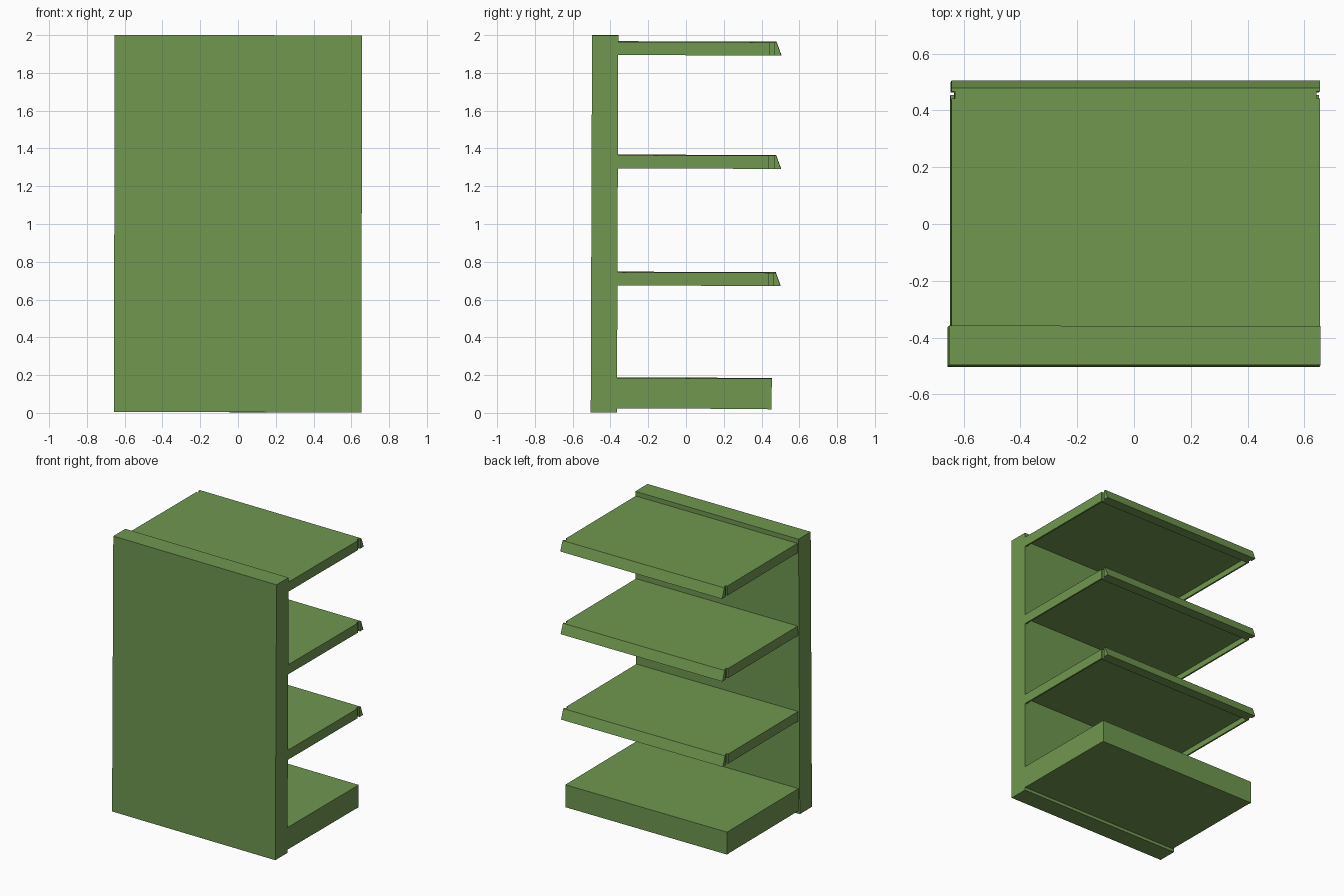
import bpy
from mathutils import Matrix

if "Cube" in bpy.data.objects:
    bpy.data.objects.remove(bpy.data.objects["Cube"])

GREEN = bpy.data.materials.new("shelf_green")
GREEN.diffuse_color = (0.16, 0.31, 0.08, 1)
GREEN.use_nodes = True
GREEN.node_tree.nodes["Principled BSDF"].inputs["Base Color"].default_value = GREEN.diffuse_color

# the whole unit leans very slightly
LEAN = (Matrix.Translation((0, 0, 1)) @ Matrix.Rotation(-0.0035, 4, 'X')
        @ Matrix.Rotation(0.0025, 4, 'Y') @ Matrix.Translation((0, 0, -1)))


def extrude(name, profile, x0, x1):
    """Sweep a (y, z) profile along x."""
    n = len(profile)
    verts = [(x, y, z) for x in (x0, x1) for y, z in profile]
    faces = [tuple(range(n))[::-1], tuple(range(n, 2 * n))]
    faces += [(i, (i + 1) % n, (i + 1) % n + n, i + n) for i in range(n)]
    mesh = bpy.data.meshes.new(name)
    mesh.from_pydata(verts, [], faces)
    mesh.transform(LEAN)
    mesh.materials.append(GREEN)
    obj = bpy.data.objects.new(name, mesh)
    bpy.context.collection.objects.link(obj)
    # consistent outward normals
    import bmesh
    bm = bmesh.new()
    bm.from_mesh(mesh)
    bmesh.ops.recalc_face_normals(bm, faces=bm.faces)
    bm.to_mesh(mesh)
    bm.free()
    return obj


def box(name, x0, x1, y0, y1, z0, z1):
    return extrude(name, [(y0, z0), (y1, z0), (y1, z1), (y0, z1)], x0, x1)


LEFT, RIGHT, BACK = -0.645, 0.653, -0.362

# back panel
box("back_panel", -0.655, 0.655, -0.501, BACK, 0.002, 1.998)

# upper shelves: trays open underneath, with a slanted price rail
for i, top in enumerate((0.745, 1.365, 1.965), 1):
    low = top - 0.07
    # deck with a turned-down front edge
    extrude(f"shelf_{i}_deck",
            [(BACK, top), (0.438, top), (0.438, low), (0.426, low),
             (0.426, top - 0.03), (BACK, top - 0.03)], LEFT, RIGHT)
    # side walls under the deck
    for side, x in (("left", LEFT), ("right", RIGHT - 0.012)):
        box(f"shelf_{i}_{side}_wall", x, x + 0.012, BACK, 0.426, low, top - 0.03)
    # narrow rail mount, then the rail
    box(f"shelf_{i}_rail_mount", LEFT + 0.012, RIGHT - 0.012, 0.438, 0.464, low, top)
    extrude(f"shelf_{i}_price_rail",
            [(0.464, low), (0.502, low), (0.476, top), (0.464, top)], LEFT, RIGHT)

# base shelf and its front board
box("base_shelf", LEFT, RIGHT, BACK, 0.436, 0.024, 0.185)
box("base_front_board", LEFT, RIGHT, 0.436, 0.457, 0.022, 0.185)
